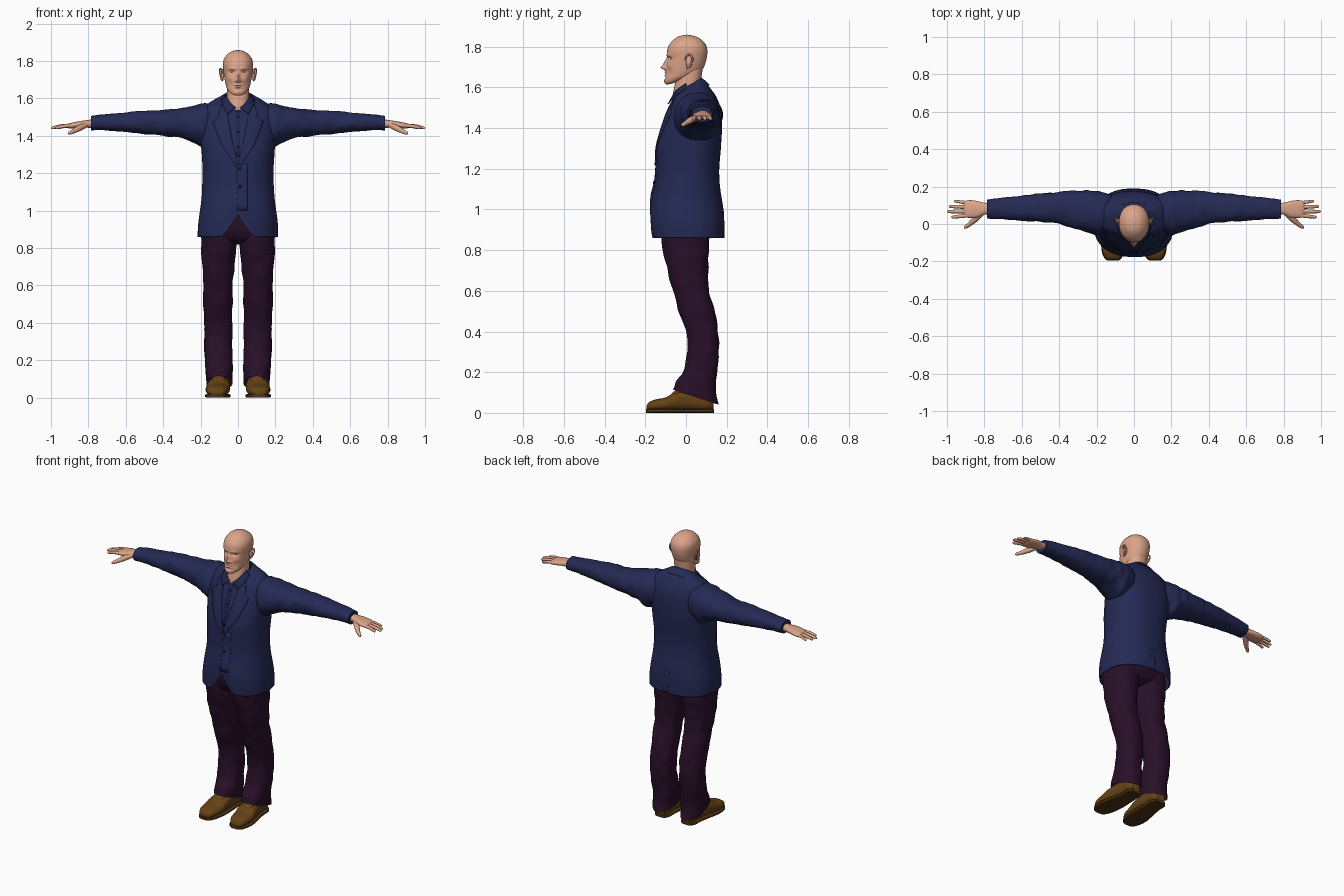
import bpy, bmesh, math
from mathutils import Vector, noise
from mathutils.bvhtree import BVHTree


def material(name, rgb):
    m = bpy.data.materials.new(name)
    m.diffuse_color = (*rgb, 1)
    return m


SKIN = material("skin", (0.72, 0.37, 0.25))
NAVY = material("navy_cloth", (0.018, 0.023, 0.09))
SHIRT = material("shirt_cloth", (0.014, 0.018, 0.075))
PLUM = material("plum_cloth", (0.022, 0.005, 0.022))
LEATHER = material("brown_leather", (0.13, 0.055, 0.008))
SOLE = material("sole", (0.075, 0.03, 0.006))
EYE = material("eye", (0.36, 0.27, 0.23))
DARK = material("button", (0.008, 0.01, 0.03))


def finish(obj, mat, mirror=False, thick=0):
    obj.data.materials.append(mat)
    if obj.type == 'MESH':
        obj.data.shade_smooth()
        obj.data.set_sharp_from_angle(angle=math.radians(50))
    if thick:
        s = obj.modifiers.new("thickness", 'SOLIDIFY')
        s.thickness, s.offset = thick, 0
    if mirror:
        obj.modifiers.new("mirror", 'MIRROR')
    return obj


def from_bmesh(name, bm):
    bmesh.ops.recalc_face_normals(bm, faces=bm.faces)
    me = bpy.data.meshes.new(name)
    bm.to_mesh(me)
    bm.free()
    obj = bpy.data.objects.new(name, me)
    bpy.context.collection.objects.link(obj)
    return obj


def skin_rows(name, rows, cyclic=False, caps=()):
    bm = bmesh.new()
    vs = [[bm.verts.new(p) for p in r] for r in rows]
    n = len(rows[0])
    for a, b in zip(vs, vs[1:]):
        for i in range(n if cyclic else n - 1):
            j = (i + 1) % n
            bm.faces.new((a[i], a[j], b[j], b[i]))
    for c in caps:
        bm.faces.new(vs[c])
    return from_bmesh(name, bm)


def spline(pts, steps):
    out = []
    for i in range(len(pts) - 1):
        p0, p1, p2, p3 = pts[max(i - 1, 0)], pts[i], pts[i + 1], pts[min(i + 2, len(pts) - 1)]
        for k in range(steps):
            t = k / steps
            out.append([0.5 * (2 * b + (c - a) * t + (2 * a - 5 * b + 4 * c - d) * t * t
                               + (3 * b - a - 3 * c + d) * t ** 3)
                        for a, b, c, d in zip(p0, p1, p2, p3)])
    return out + [list(pts[-1])]


# Loft of rounded sections: (station, a_min, a_max, b_min, b_max, tilt)
def loft(name, rings, axis='z', seg=48, n=2.2, steps=5, caps=(0, -1), fold=0, freq=14):
    rows = []
    for s, a0, a1, b0, b1, tilt in spline(rings, steps):
        row = []
        for i in range(seg):
            t = math.tau * i / seg
            c, d = math.cos(t), math.sin(t)
            f = 1 + fold * noise.noise(Vector((s * freq, c * 1.3, d * 1.3)))
            da = f * (a1 - a0) / 2 * math.copysign(abs(d) ** (2 / n), d)
            db = f * (b1 - b0) / 2 * math.copysign(abs(c) ** (2 / n), c)
            a, b, u = (a0 + a1) / 2 + da, (b0 + b1) / 2 + db, s + tilt * da
            row.append({'z': (b, a, u), 'x': (u, a, b), 'y': (b, u, a)}[axis])
        rows.append(row)
    return skin_rows(name, rows, True, caps)


def ball(name, loc, scale, mat, mirror=False):
    bm = bmesh.new()
    bmesh.ops.create_uvsphere(bm, u_segments=20, v_segments=12, radius=1)
    for v in bm.verts:
        v.co = Vector([v.co[k] * scale[k] + loc[k] for k in range(3)])
    return finish(from_bmesh(name, bm), mat, mirror)


# Round tubes through points (x, y, z, radius), made on both sides
def tubes(name, paths, mat):
    cu = bpy.data.curves.new(name, 'CURVE')
    cu.dimensions, cu.bevel_depth, cu.bevel_resolution = '3D', 1, 4
    cu.use_fill_caps = True
    for side in (1, -1):
        for path in paths:
            pts = spline(path, 5)
            sp = cu.splines.new('POLY')
            sp.points.add(len(pts) - 1)
            sp.use_smooth = True
            for p, (x, y, z, r) in zip(sp.points, pts):
                p.co, p.radius = (side * x, y, z, 1), r
    obj = bpy.data.objects.new(name, cu)
    bpy.context.collection.objects.link(obj)
    return finish(obj, mat)


def sym(z, yf, yb, hw, tilt=0):
    return (z, yf, yb, -hw, hw, tilt)


# Jacket body, with the front hem cut away in a rounded V
jacket = loft("jacket_body", [
    sym(.86, -.172, .187, .213), sym(.93, -.175, .186, .211), sym(1.0, -.17, .18, .203),
    sym(1.1, -.152, .165, .19), sym(1.2, -.147, .16, .186), sym(1.3, -.145, .17, .192),
    sym(1.38, -.125, .175, .2), sym(1.45, -.102, .172, .2), sym(1.5, -.085, .165, .195, .05),
    sym(1.545, -.065, .145, .185, .1), sym(1.575, -.058, .115, .145, .25),
    sym(1.592, -.055, .09, .1, .5), sym(1.6, -.055, .075, .072, .7)],
    seg=120, n=2.35, steps=6, caps=(), fold=.02, freq=7)
for v in jacket.data.vertices:
    if v.co.y < 0 and v.co.z < 1.25:
        lift = .12 * max(0, 1 - abs(v.co.x) / .09) ** 1.3
        v.co.z += lift * (1.25 - v.co.z) / .39
surface = BVHTree.FromPolygons([v.co.copy() for v in jacket.data.vertices],
                               [tuple(p.vertices) for p in jacket.data.polygons])
finish(jacket, NAVY, thick=.005)


def on_jacket(x, z, back=False, lift=.004):
    s = 1 if back else -1
    hit = surface.ray_cast(Vector((x, s, z)), Vector((0, -s, 0)))[0]
    return Vector((x, (hit.y if hit else s * .06) + s * lift, z))


# Cloth panel draped on the jacket between two (x, z) edge lines
def drape(name, inner, outer, mat, mirror=False, back=False, lift=.004, thick=.007):
    rows = []
    for k in range(len(inner) - 1):
        for t in range(9):
            if t == 8 and k < len(inner) - 2:
                continue
            a = Vector(inner[k]).lerp(Vector(inner[k + 1]), t / 8)
            b = Vector(outer[k]).lerp(Vector(outer[k + 1]), t / 8)
            rows.append([on_jacket(*a.lerp(b, u / 6), back, lift) for u in range(7)])
    return finish(skin_rows(name, rows), mat, mirror, thick)


# Lapels, shirt front, closure, vent and buttons
drape("lapel", [(.06, 1.55), (.054, 1.51), (.052, 1.495), (.048, 1.47), (.028, 1.36), (.002, 1.25)],
      [(.088, 1.565), (.104, 1.515), (.1, 1.5), (.135, 1.475), (.088, 1.35), (.01, 1.235)], NAVY, True)
drape("shirt_front", [(-.05, 1.54), (-.045, 1.47), (-.004, 1.26)],
      [(.05, 1.54), (.045, 1.47), (.004, 1.26)], SHIRT, lift=.001, thick=.003)
drape("shirt_placket", [(-.012, 1.535), (-.01, 1.29)], [(.012, 1.535), (.01, 1.29)], SHIRT,
      lift=.003, thick=.003)
drape("front_closure", [(-.006, 1.25), (-.006, 1.0)], [(.05, 1.25), (.05, 1.0)], NAVY,
      lift=.001, thick=.004)
drape("back_vent", [(-.004, 1.0), (-.004, .865)], [(.03, 1.0), (.03, .865)], NAVY,
      back=True, lift=.001, thick=.005)
for z in (1.225, 1.13):
    ball("jacket_button", on_jacket(.01, z), (.009, .004, .009), DARK)
for z in (1.5, 1.42, 1.34):
    ball("shirt_button", on_jacket(0, z), (.005, .003, .005), DARK)

# Jacket collar and shirt collar
finish(loft("jacket_collar", [sym(1.578, -.03, .113, .1, .45), sym(1.598, -.03, .095, .085, .5),
                              sym(1.613, -.03, .08, .07, .5)], caps=()), NAVY, thick=.006)
rows = []
top, front = Vector((.064, 0, 1.618)), Vector((.012, -.07, 1.55))
side, tip = Vector((.088, 0, 1.592)), Vector((.055, -.088, 1.518))
for k in range(9):
    a, b = top.lerp(front, k / 8), side.lerp(tip, k / 8)
    bulge = Vector((.008, -.012, 0)) * math.sin(math.pi * k / 8)
    rows.append([a.lerp(b, u / 4) + bulge for u in range(5)])
finish(skin_rows("shirt_collar_leaf", rows), SHIRT, True, .005)

# Sleeves
finish(loft("sleeve", [
    (.12, -.04, .155, 1.37, 1.568, 0), (.19, -.055, .174, 1.338, 1.573, 0),
    (.24, -.048, .178, 1.365, 1.563, 0), (.3, -.03, .177, 1.387, 1.55, 0),
    (.4, 0, .172, 1.4, 1.538, 0), (.5, .01, .163, 1.41, 1.535, 0),
    (.6, .018, .152, 1.42, 1.526, 0), (.7, .024, .141, 1.428, 1.516, 0),
    (.785, .028, .131, 1.43, 1.506, 0)], 'x', steps=9, fold=.07, freq=22), NAVY, True)

# Hands
finish(loft("palm", [
    (.76, .05, .112, 1.442, 1.49, 0), (.8, .05, .114, 1.443, 1.485, 0),
    (.835, .036, .122, 1.444, 1.48, 0), (.87, .032, .127, 1.44, 1.474, 0),
    (.9, .036, .125, 1.439, 1.467, 0), (.912, .045, .118, 1.444, 1.46, 0)], 'x', 32, 2.4), SKIN, True)
fingers = []
for y0, x1, y1, r in ((.046, .977, .036, .0105), (.068, .999, .066, .011),
                      (.09, .99, .094, .0105), (.112, .963, .123, .009)):
    pt = lambda t, s: (.885 + (x1 - .885) * t, y0 + (y1 - y0) * t,
                       1.455 - .015 * t + .004 * math.sin(3 * t), r * s)
    fingers.append([pt(0, 1), pt(.45, .95), pt(.75, .85), pt(.94, .65), pt(1, .2)])
fingers.append([(.815, .06, 1.458, .016), (.85, .025, 1.44, .016), (.878, 0, 1.425, .012),
                (.9, -.016, 1.415, .009), (.908, -.021, 1.412, .003)])
tubes("fingers", fingers, SKIN)

# Trousers
finish(loft("trouser_hips", [sym(.82, -.06, .07, .1), sym(.85, -.11, .112, .18),
                             sym(.92, -.135, .13, .19), sym(1.05, -.125, .13, .17)]), PLUM)
finish(loft("trouser_leg", [
    (.93, -.12, .12, .002, .195, 0), (.85, -.12, .115, .004, .2, 0), (.7, -.093, .108, .02, .192, 0),
    (.6, -.065, .115, .028, .186, 0), (.5, -.035, .14, .03, .185, 0), (.4, 0, .157, .03, .182, 0),
    (.3, .008, .162, .03, .182, 0), (.2, -.015, .152, .028, .177, -.05),
    (.13, -.05, .15, .028, .172, -.2), (.078, -.068, .16, .03, .17, -.33)],
    steps=8, n=2.3, caps=(0,), fold=.07, freq=16), PLUM, True)

# Shoes: (y, z_min, z_max, x_min, x_max)
shoe = [(-.193, .012, .035, .09, .135, 0), (-.183, .01, .052, .072, .153, 0),
        (-.15, .01, .066, .055, .168, 0), (-.1, .01, .076, .045, .173, 0),
        (-.06, .01, .098, .042, .168, 0), (0, .01, .115, .043, .155, 0),
        (.06, .01, .11, .046, .145, 0), (.11, .01, .1, .048, .142, 0),
        (.135, .012, .08, .065, .125, 0)]
finish(loft("shoe_upper", shoe, 'y', 40, 2.4), LEATHER, True)
finish(loft("shoe_sole", [(s * 1.015, 0, .02, a - .003, b + .003, 0) for s, _, _, a, b, _ in shoe],
            'y', 40, 5), SOLE, True)
finish(loft("shoe_tongue", [(-.075, .07, .09, .08, .13, 0), (-.05, .07, .112, .068, .14, 0),
                            (-.02, .07, .122, .065, .138, 0)], 'y', 32), LEATHER, True)

# Neck
finish(loft("neck", [sym(1.5, -.055, .05, .05), sym(1.545, -.067, .06, .056), sym(1.59, -.06, .067, .06),
                     sym(1.64, -.05, .075, .06), sym(1.7, -.04, .083, .058)]), SKIN)

# Head, then the face pushed out by soft bumps: (x, z, width, height, amount)
head = loft("head", [
    sym(1.625, -.075, -.02, .012, .3), sym(1.632, -.098, .01, .04, .3), sym(1.65, -.104, .05, .057, .2),
    sym(1.675, -.1, .075, .066, .1), sym(1.7, -.097, .088, .071), sym(1.74, -.093, .101, .077),
    sym(1.78, -.093, .105, .081), sym(1.81, -.082, .097, .075), sym(1.836, -.059, .074, .056),
    sym(1.852, -.032, .043, .032), sym(1.859, .003, .006, .001)], seg=128, n=2.15, steps=9)
bumps = [(0, 1.697, .011, .011, .022), (0, 1.717, .009, .02, .015), (.013, 1.693, .007, .007, .008),
         (.03, 1.758, .022, .008, .006), (.032, 1.742, .016, .01, -.012), (.045, 1.706, .018, .015, .004),
         (0, 1.672, .02, .005, .006), (0, 1.659, .018, .005, .006), (0, 1.6655, .024, .0025, -.005),
         (0, 1.647, .02, .006, -.004), (0, 1.632, .018, .011, .005), (.04, 1.675, .012, .02, -.004)]
for v in head.data.vertices:
    if v.co.y < -.02:
        x, z = abs(v.co.x), v.co.z
        v.co.y -= sum(k * math.exp(-((x - bx) / w) ** 2 - ((z - bz) / h) ** 2)
                      for bx, bz, w, h, k in bumps)
finish(head, SKIN)

# Eyes and ears
ball("eye", (.032, -.064, 1.742), (.0125, .0125, .009), EYE, True)
ball("ear", (.083, .015, 1.726), (.009, .016, .031), SKIN, True)
tubes("ear_rim", [[(.08, -.004, 1.735, .003), (.089, .004, 1.755, .004), (.095, .02, 1.759, .0045),
                   (.097, .032, 1.745, .0045), (.094, .028, 1.722, .004), (.087, .012, 1.7, .005),
                   (.081, .004, 1.694, .003)]], SKIN)
